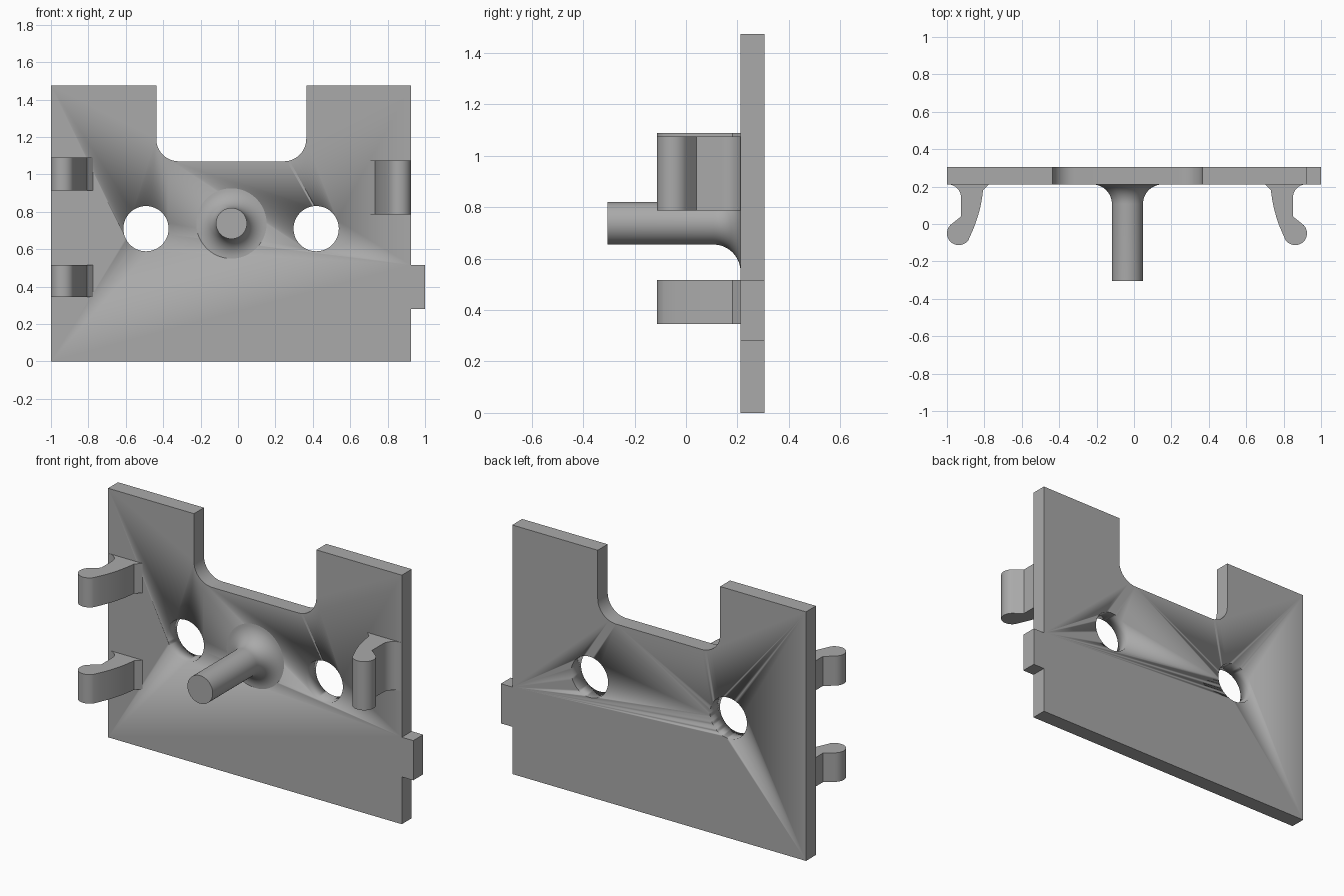
import bpy, bmesh
from math import sin, cos, pi, radians
from mathutils import Matrix, Vector

cube = bpy.data.objects.get("Cube")
if cube:
    bpy.data.objects.remove(cube, do_unlink=True)

grey = bpy.data.materials.new("plain grey")
grey.use_nodes = True
colour = (0.4, 0.4, 0.4, 1)
grey.diffuse_color = colour
grey.node_tree.nodes["Principled BSDF"].inputs["Base Color"].default_value = colour

BACK, FACE = 0.305, 0.212        # plate thickness along y
MID_X = -0.0375                  # centre of the plate without its tab


def arc(cx, cy, r, start, end, steps=12):
    """Points along a circular arc, angles in degrees."""
    angles = [radians(start + (end - start) * i / steps) for i in range(steps + 1)]
    return [(cx + r * cos(a), cy + r * sin(a)) for a in angles]


def finish(name, bm):
    bmesh.ops.remove_doubles(bm, verts=bm.verts, dist=0.0002)
    bmesh.ops.recalc_face_normals(bm, faces=bm.faces)
    mesh = bpy.data.meshes.new(name)
    bm.to_mesh(mesh)
    bm.free()
    mesh.materials.append(grey)
    ob = bpy.data.objects.new(name, mesh)
    bpy.context.collection.objects.link(ob)
    bpy.ops.object.select_all(action="DESELECT")
    ob.select_set(True)
    bpy.context.view_layer.objects.active = ob
    bpy.ops.object.shade_smooth_by_angle(angle=radians(30))
    return ob


def prism(bm, outline, depth):
    """Extrude a closed 3D outline by a vector."""
    face = bm.faces.new([bm.verts.new(p) for p in outline])
    new = bmesh.ops.extrude_face_region(bm, geom=[face])["geom"]
    bmesh.ops.translate(bm, vec=depth, verts=[v for v in new if isinstance(v, bmesh.types.BMVert)])


# Plate with rounded notch and side tab
left, right, top = -1.0, 0.925, 1.475
n0, n1, floor, r = -0.437, 0.365, 1.07, 0.12
outline = [(left, 0), (right, 0), (right, 0.28), (1, 0.28), (1, 0.515), (right, 0.515),
           (right, top), (n1, top)]
outline += arc(n1 - r, floor + r, r, 0, -90)
outline += arc(n0 + r, floor + r, r, 270, 180)
outline += [(n0, top), (left, top)]
bm = bmesh.new()
prism(bm, [(x, FACE, z) for x, z in outline], Vector((0, BACK - FACE, 0)))
plate = finish("plate", bm)

# Two round holes cut through the plate
bm = bmesh.new()
for x in (-0.492, 0.418):
    circle = arc(x, 0.71, 0.121, 0, 360, 48)[:-1]
    prism(bm, [(px, 0, pz) for px, pz in circle], Vector((0, 0.5, 0)))
cutter = finish("hole_cutter", bm)
cutter.hide_render = True
cutter.hide_viewport = True
cut = plate.modifiers.new("holes", "BOOLEAN")
cut.object = cutter
cut.solver = "EXACT"

# Peg with a flared root, turned about the y axis
peg_r, flare, px, pz = 0.083, 0.105, -0.035, 0.738
profile = [(0, -0.305), (peg_r, -0.305)]
profile += arc(peg_r + flare, FACE - flare, flare, 180, 90)
profile += [(peg_r + flare, FACE + 0.01), (0, FACE + 0.01)]
bm = bmesh.new()
verts = [bm.verts.new((px + d, y, pz)) for d, y in profile]
edges = [bm.edges.new(pair) for pair in zip(verts, verts[1:])]
bmesh.ops.spin(bm, geom=verts + edges, cent=(px, 0, pz), axis=(0, 1, 0),
               angle=2 * pi, steps=48, use_duplicate=False)
finish("peg", bm)

# Hooked clips: one cross-section, mirrored for the left side
hook = [(-0.995, FACE + 0.01)] + arc(-0.995, FACE - 0.07, 0.07, 90, 0)
hook += [(-0.925, 0.04)]
hook += arc(-0.937, -0.05, 0.063, 125, 325, 20)
hook += [(-0.867, -0.045), (-0.85, -0.005), (-0.835, 0.04), (-0.822, 0.088),
         (-0.813, 0.135), (-0.807, 0.18), (-0.775, FACE), (-0.775, FACE + 0.01)]


def clip(name, z0, z1, mirrored=False):
    bm = bmesh.new()
    pts = [((2 * MID_X - x) if mirrored else x, y, z0) for x, y in hook]
    prism(bm, pts, Vector((0, 0, z1 - z0)))
    finish(name, bm)


clip("right_upper_clip", 0.915, 1.09)
clip("right_lower_clip", 0.345, 0.517)
clip("left_clip", 0.787, 1.075, mirrored=True)
